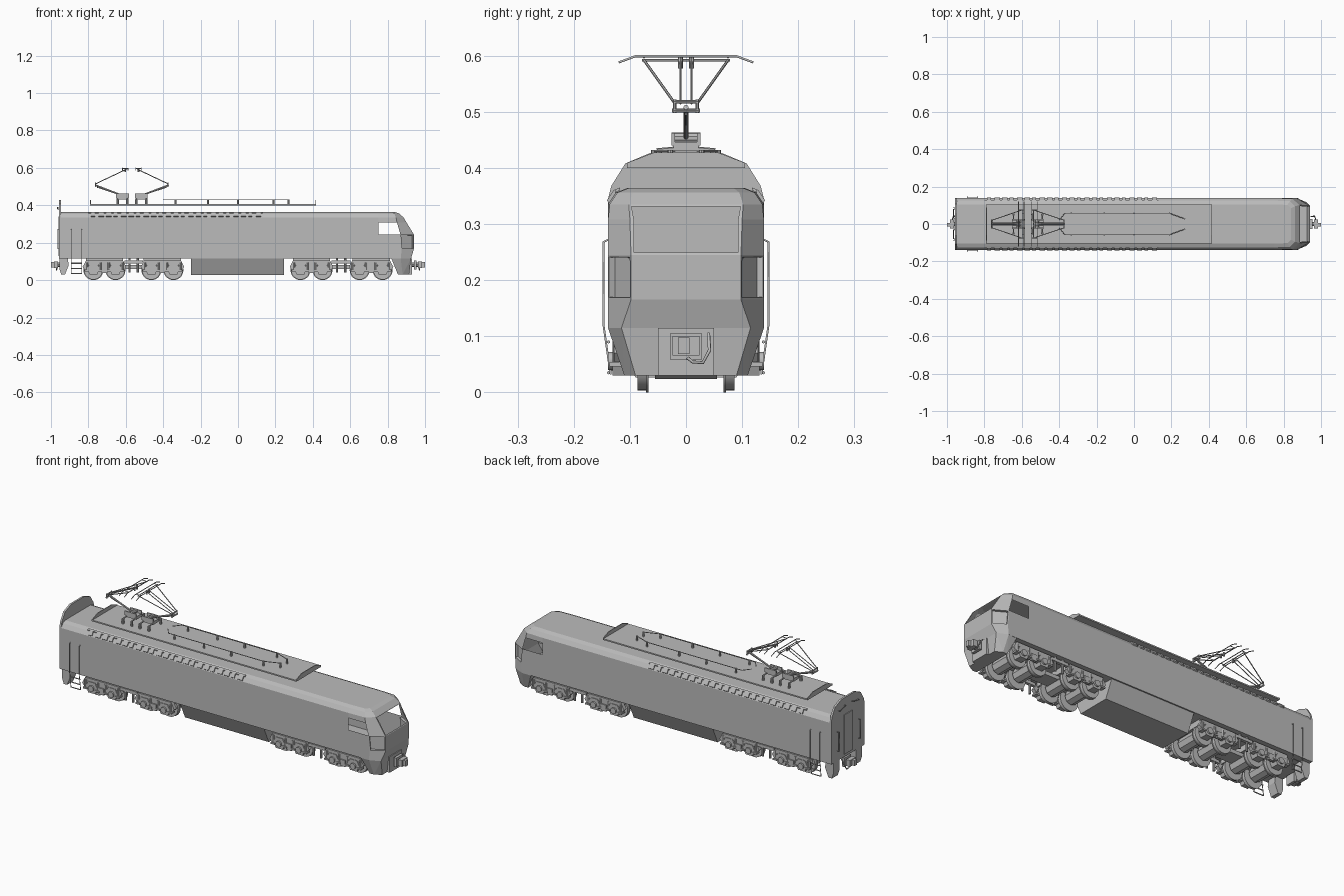
import bpy, bmesh, math
from mathutils import Vector

if "Cube" in bpy.data.objects:
    bpy.data.objects.remove(bpy.data.objects["Cube"])

grey = bpy.data.materials.new("plain grey")
grey.diffuse_color = (0.5, 0.5, 0.5, 1)
grey.use_nodes = True
grey.node_tree.nodes["Principled BSDF"].inputs["Base Color"].default_value = grey.diffuse_color


def finish(name, bm, smooth=False):
    bmesh.ops.recalc_face_normals(bm, faces=bm.faces[:])
    me = bpy.data.meshes.new(name)
    bm.to_mesh(me)
    bm.free()
    ob = bpy.data.objects.new(name, me)
    bpy.context.collection.objects.link(ob)
    me.materials.append(grey)
    if smooth:
        bpy.ops.object.select_all(action='DESELECT')
        ob.select_set(True)
        bpy.context.view_layer.objects.active = ob
        bpy.ops.object.shade_smooth_by_angle(angle=math.radians(35))
    return ob


def hull(name, pts):
    bm = bmesh.new()
    for p in pts:
        bm.verts.new(p)
    bmesh.ops.convex_hull(bm, input=bm.verts[:])
    return finish(name, bm)


def box(name, x0, x1, y0, y1, z0, z1):
    return hull(name, [(x, y, z) for x in (x0, x1) for y in (y0, y1) for z in (z0, z1)])


def prism(name, profile, axis, a, b):
    """Extrude a closed profile along x (profile = y,z) or y (profile = x,z)."""
    bm = bmesh.new()
    put = (lambda p, t: (t, p[0], p[1])) if axis == 'x' else (lambda p, t: (p[0], t, p[1]))
    A = [bm.verts.new(put(p, a)) for p in profile]
    B = [bm.verts.new(put(p, b)) for p in profile]
    n = len(A)
    bm.faces.new(A)
    bm.faces.new(B[::-1])
    for i in range(n):
        bm.faces.new((A[i], A[(i + 1) % n], B[(i + 1) % n], B[i]))
    return finish(name, bm)


def rod(name, p, q, r, n=8):
    p, q = Vector(p), Vector(q)
    bm = bmesh.new()
    bmesh.ops.create_cone(bm, cap_ends=True, segments=n, radius1=r, radius2=r, depth=(q - p).length)
    rot = (q - p).to_track_quat('Z', 'Y').to_matrix()
    for v in bm.verts:
        v.co = rot @ v.co + (p + q) / 2
    return finish(name, bm, n > 8)


def path(name, pts, r):
    cu = bpy.data.curves.new(name, 'CURVE')
    cu.dimensions = '3D'
    cu.bevel_depth = r
    cu.bevel_resolution = 1
    cu.use_fill_caps = True
    sp = cu.splines.new('POLY')
    sp.points.add(len(pts) - 1)
    for a, p in zip(sp.points, pts):
        a.co = (*p, 1)
    cu.materials.append(grey)
    ob = bpy.data.objects.new(name, cu)
    bpy.context.collection.objects.link(ob)


# Body shell: rows run from sill to roof edge, columns run from tail to nose
rows = [  # z, side y, shoulder x, shoulder y, corner x, corner y
    (.115, .139, .87, .139, .925, .115), (.165, .139, .875, .139, .94, .098),
    (.245, .139, .868, .139, .94, .098), (.308, .139, .85, .139, .901, .10),
    (.335, .139, .845, .136, .885, .102), (.356, .125, .835, .122, .862, .095),
    (.364, .105, .82, .102, .84, .085)]
bm = bmesh.new()
g = {s: [[bm.verts.new((x, s * y, z)) for x, y in ((-.95, sy), (.75, sy), (hx, hy), (cx, cy))]
         for z, sy, hx, hy, cx, cy in rows] for s in (1, -1)}
side_windows, lamps, screen = [], [], []
for i in range(6):
    for s in (1, -1):
        for j in range(3):
            f = bm.faces.new((g[s][i][j], g[s][i][j + 1], g[s][i + 1][j + 1], g[s][i + 1][j]))
            if (i, j) == (2, 1):
                side_windows.append(f)
            if (i, j) == (1, 2):
                lamps.append(f)
    f = bm.faces.new((g[1][i][3], g[-1][i][3], g[-1][i + 1][3], g[1][i + 1][3]))
    if i in (2, 3):
        screen.append(f)
for i in (0, 6):
    for j in range(3):
        bm.faces.new((g[1][i][j], g[1][i][j + 1], g[-1][i][j + 1], g[-1][i][j]))
bm.faces.new([r[0] for r in g[1]] + [r[0] for r in g[-1][::-1]])
bmesh.ops.recalc_face_normals(bm, faces=bm.faces[:])
bmesh.ops.inset_region(bm, faces=screen, thickness=.007)
bmesh.ops.inset_individual(bm, faces=lamps, thickness=.006)
bmesh.ops.inset_individual(bm, faces=lamps, thickness=.001, depth=-.012)
bmesh.ops.delete(bm, geom=screen + side_windows, context='FACES_ONLY')
finish("body_shell", bm)

# Nose skirt, coupler pocket and tail end wall
hull("nose_skirt", [(x, s * y, z) for s in (1, -1) for x, y, z in (
    (.82, .137, .115), (.87, .139, .115), (.925, .115, .115), (.855, .11, .03), (.915, .09, .03), (.88, .11, .03))])
box("coupler_pocket", .90, .93, -.05, .05, .03, .115)
half = [(.139, .115), (.139, .345), (.133, .368), (.108, .408), (.058, .429)]
prism("tail_wall", half + [(-y, z) for y, z in half[::-1]], 'x', -.956, -.946)
box("tail_door", -.960, -.955, -.035, .035, .13, .34)
for s in (1, -1):
    path("tail_grab_rail", [(-.956, s * .09, .17), (-.966, s * .09, .17), (-.966, s * .09, .27), (-.956, s * .09, .27)], .002)
    path("tail_top_rail", [(-.956, s * .03, .39), (-.965, s * .03, .39), (-.965, s * .08, .38), (-.956, s * .08, .38)], .002)
    prism("tail_bracket", [(-.955, .115), (-.91, .115), (-.905, .08), (-.925, .03), (-.945, .03), (-.955, .06)],
          'y', s * .07, s * .12)
    # handrails and ladder
    for x in (-.892, -.835):
        path("handrail", [(x, s * .139, .272), (x, s * .147, .268), (x, s * .147, .12), (x, s * .137, .05),
                          (x, s * .134, .032)], .002)
    for z in (.035, .062, .09):
        rod("ladder_step", (-.892, s * .138, z), (-.835, s * .138, z), .003, 6)
    # louvred vents along the roof chamfer
    for k in range(23):
        x = -.785 + k * .04
        hull("roof_vent", [(x + dx, s * y, z) for dx in (0, .028 if k % 3 else .02) for y, z in
                           ((.137, .338), (.141, .342), (.128, .362), (.122, .356))])
    hull("vent_rail", [(x, s * y, z) for x in (-.8, .13) for y, z in
                       ((.126, .356), (.127, .361), (.118, .365), (.118, .36))])

# Couplers with hoses
for d, x0 in ((1, .925), (-1, -.95)):
    rod("coupler_shank", (x0, 0, .083), (d * .975, 0, .083), .012, 8)
    box("coupler_head", d * .962, d * .985, -.024, .024, .066, .100)
    box("coupler_jaw", d * .983, d * 1.0, -.014, .006, .068, .098)
    box("coupler_guard", d * .940, d * .955, -.028, .028, .058, .106)
    path("air_hose", [(d * .945, .04, .105), (d * .965, .042, .075), (d * .97, .03, .053),
                      (d * .97, .012, .054), (d * .97, .002, .062)], .003)

# Belly tank with sloping sides
hull("belly_tank", [(x, s * y, z) for x in (-.25, .245) for s in (1, -1) for y, z in ((.132, .115), (.09, .026))])

# Four two-axle bogies
for a, b in ((-.773, -.655), (-.463, -.345), (.334, .452), (.65, .773)):
    mid = (a + b) / 2
    for x in (a, b):
        rod("axle", (x, -.12, .053), (x, .12, .053), .012, 12)
        rod("traction_motor", (x, -.055, .06), (x, .055, .06), .036, 8)
        for s in (1, -1):
            rod("wheel", (x, s * .070, .053), (x, s * .086, .053), .050, 28)
            rod("wheel_flange", (x, s * .067, .053), (x, s * .071, .053), .053, 28)
            prism("axle_box", [(x - .034, .062), (x - .02, .03), (x + .02, .03), (x + .034, .062),
                               (x + .02, .088), (x - .02, .088)], 'y', s * .09, s * .131)
            rod("axle_cap", (x, s * .13, .056), (x, s * .139, .056), .016, 16)
            for dx in (-.036, .036):
                rod("spring", (x + dx, s * .122, .052), (x + dx, s * .122, .095), .009, 10)
                box("spring_seat", x + dx - .012, x + dx + .012, s * .108, s * .136, .046, .054)
    for s in (1, -1):
        prism("bogie_side_frame", [(a - .058, .07), (a - .045, .055), (a - .03, .082), (a + .03, .082), (mid - .02, .05),
                                   (mid + .02, .05), (b - .03, .082), (b + .03, .082), (b + .045, .055), (b + .058, .07),
                                   (b + .04, .104), (a - .04, .104)], 'y', s * .108, s * .128)
        box("brake_cylinder", mid - .015, mid + .015, s * .12, s * .134, .038, .072)
    box("bogie_bolster", mid - .1, mid + .1, -.108, .108, .085, .115)
for x in (-.558, .551):
    box("bogie_link", x - .075, x + .075, -.04, .04, .06, .08)
    for s in (1, -1):
        for dx in (-.022, .022):
            rod("link_post", (x + dx, s * .118, .04), (x + dx, s * .118, .115), .006, 8)
        box("link_bar", x - .05, x + .05, s * .11, s * .126, .088, .104)

# Raised roof hatch with low end lips
box("roof_hatch", -.79, .418, -.105, .105, .400, .407)
for x in (-.79, .414):
    prism("hatch_end_lip", [(-.105, .401), (.105, .401), (.105, .409), (.058, .427), (-.058, .427), (-.105, .409)],
          'x', x, x + .004)

# Busbars on insulators
for s in (1, -1):
    path("busbar", [(-.40, s * .02, .43), (-.37, s * .057, .43), (.19, s * .057, .43), (.27, s * .028, .43)], .002)
    for x, y in ((-.335, .057), (-.16, .057), (0, .057), (.19, .057), (.27, .028)):
        rod("insulator", (x, s * y, .405), (x, s * y, .432), .005, 8)

# Two single-arm pantographs, back to back
for d, c in ((-1, -.618), (1, -.517)):
    def P(x, y, z):
        return (c + d * x, y, z)
    box("pantograph_base", c - .032, c + .032, -.022, .022, .43, .446)
    rod("base_pivot", P(0, -.026, .453), P(0, .026, .453), .010, 10)
    for s in (1, -1):
        box("base_rail", c - .034, c + .034, s * .02, s * .026, .44, .462)
        for dx in (-.026, .026):
            rod("base_insulator", P(dx, s * .05, .405), P(dx, s * .05, .432), .007, 10)
            rod("base_strut", P(dx, s * .052, .431), P(dx, s * .02, .434), .004, 6)
        rod("upper_arm", P(.143, s * .02, .515), P(-.02, s * .075, .592), .0025, 6)
        rod("inner_arm", P(.143, s * .01, .515), P(-.02, s * .01, .592), .0022, 6)
        rod("head_spring", P(-.015, s * .01, .577), P(-.015, s * .01, .597), .0045, 8)
        rod("knee_link", P(.143, s * .02, .498), P(.143, s * .02, .522), .003, 6)
    rod("lower_arm", P(0, 0, .452), P(.146, 0, .508), .0045, 8)
    rod("control_rod", P(-.02, 0, .446), P(.135, 0, .496), .002, 6)
    rod("knee_bar", P(.143, -.025, .502), P(.143, .025, .502), .0035, 8)
    rod("knee_top_bar", P(.143, -.022, .518), P(.143, .022, .518), .003, 8)
    rod("head_axle", P(-.02, -.078, .592), P(-.02, .078, .592), .0022, 6)
    for dx in (-.03, 0):
        path("contact_strip", [P(dx, -.12, .588), P(dx, -.09, .599), P(dx, .09, .599), P(dx, .12, .588)], .0022)
    for s in (1, -1):
        rod("head_tie", P(-.03, s * .075, .597), P(0, s * .075, .597), .002, 6)
